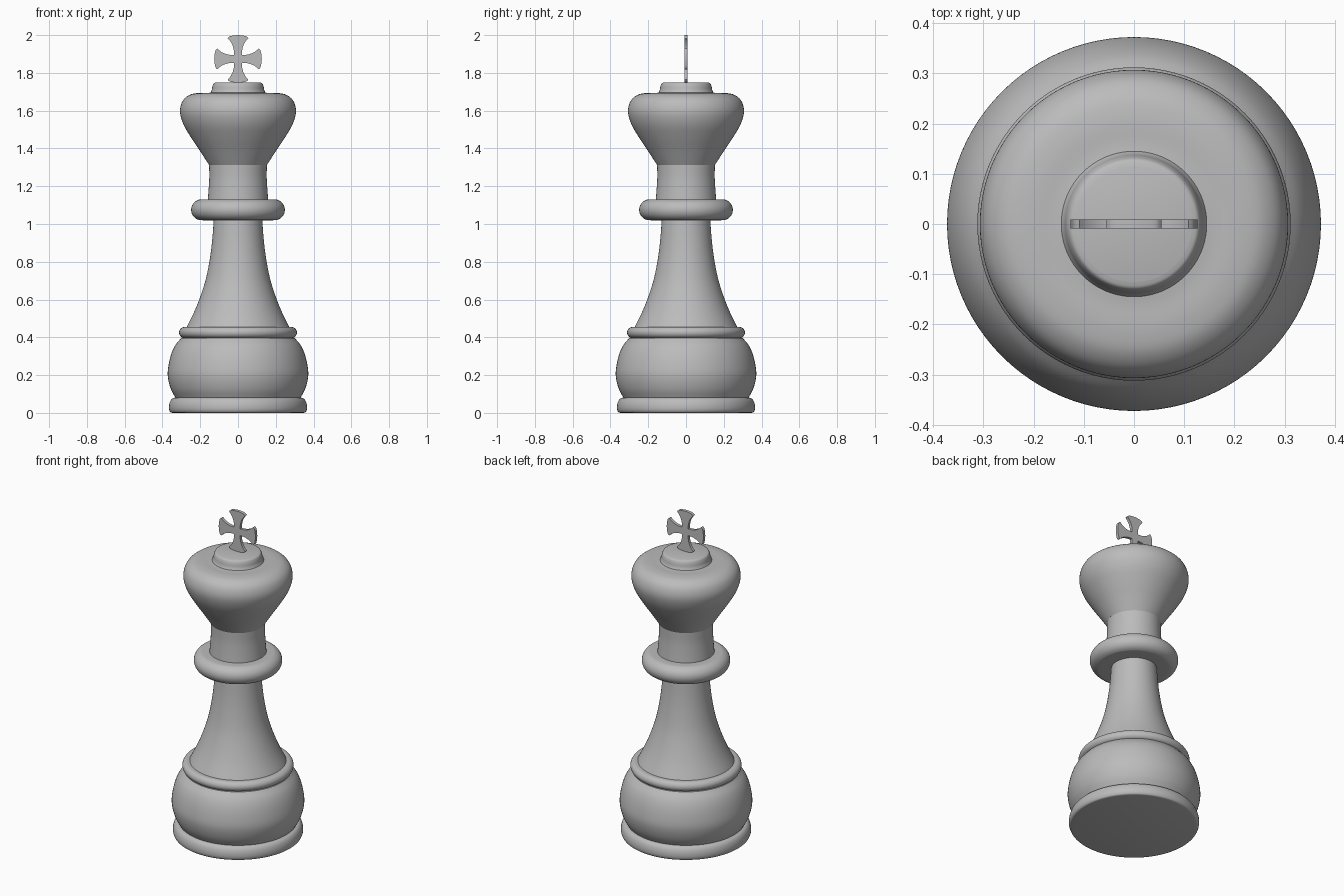
import bpy, bmesh, math
from mathutils import Vector

cube = bpy.data.objects.get("Cube")
if cube:
    bpy.data.objects.remove(cube, do_unlink=True)

SEGMENTS = 96
grey = bpy.data.materials.new("plain grey")
grey.use_nodes = True
colour = (0.5, 0.5, 0.5, 1)
grey.diffuse_color = colour
grey.node_tree.nodes["Principled BSDF"].inputs["Base Color"].default_value = colour


def smooth_path(points, steps=5):
    """Catmull-Rom curve through the points."""
    pts = [Vector(p) for p in points]
    pts = [2 * pts[0] - pts[1]] + pts + [2 * pts[-1] - pts[-2]]
    out = []
    for a, b, c, d in zip(pts, pts[1:], pts[2:], pts[3:]):
        for i in range(steps):
            t = i / steps
            out.append(0.5 * (2 * b + (c - a) * t + (2 * a - 5 * b + 4 * c - d) * t * t
                              + (3 * b - a - 3 * c + d) * t ** 3))
    return out + [pts[-2]]


def finish(name, bm, angle):
    bmesh.ops.recalc_face_normals(bm, faces=bm.faces[:])
    mesh = bpy.data.meshes.new(name)
    bm.to_mesh(mesh)
    bm.free()
    mesh.materials.append(grey)
    obj = bpy.data.objects.new(name, mesh)
    bpy.context.collection.objects.link(obj)
    bpy.ops.object.select_all(action="DESELECT")
    obj.select_set(True)
    bpy.context.view_layer.objects.active = obj
    bpy.ops.object.shade_smooth_by_angle(angle=math.radians(angle))
    return obj


def turned(name, points):
    """Closed lathe part from (radius, height) points."""
    bm = bmesh.new()
    rings = []
    for r, z in smooth_path(points):
        rings.append([bm.verts.new((r * math.cos(a), r * math.sin(a), z))
                      for a in (math.tau * i / SEGMENTS for i in range(SEGMENTS))])
    for low, high in zip(rings, rings[1:]):
        for i in range(SEGMENTS):
            j = (i + 1) % SEGMENTS
            bm.faces.new((low[i], low[j], high[j], high[i]))
    bm.faces.new(rings[0][::-1])
    bm.faces.new(rings[-1])
    return finish(name, bm, 35)


def rounded_ring(name, inner, outer, bottom, top):
    """Disc with a rounded rim."""
    mid, half = (bottom + top) / 2, (top - bottom) / 2
    depth = min(half, outer - inner)
    rim = [(outer - depth + depth * math.cos(a), mid + half * math.sin(a))
           for a in (math.pi * (i / 8 - 0.5) for i in range(9))]
    return turned(name, [(inner, bottom)] + rim + [(inner, top)])


# Turned body, from the floor up
turned("foot", [(0.345, 0), (0.358, 0.004), (0.365, 0.02), (0.364, 0.045),
                (0.355, 0.068), (0.338, 0.08), (0.3, 0.081)])
turned("base_bulb", [(0.33, 0.078), (0.355, 0.125), (0.37, 0.18), (0.371, 0.23),
                     (0.357, 0.3), (0.334, 0.355), (0.3, 0.397)])
rounded_ring("base_ring", 0.25, 0.312, 0.396, 0.455)
turned("stem", [(0.272, 0.453), (0.232, 0.535), (0.198, 0.62), (0.17, 0.71),
                (0.15, 0.81), (0.137, 0.91), (0.128, 1.025)])
rounded_ring("collar", 0.12, 0.248, 1.02, 1.13)
turned("neck", [(0.16, 1.128), (0.155, 1.19), (0.152, 1.25), (0.153, 1.315)])
turned("head", [(0.153, 1.312), (0.2, 1.385), (0.25, 1.46), (0.29, 1.53),
                (0.307, 1.595), (0.294, 1.65), (0.26, 1.682), (0.215, 1.693),
                (0.165, 1.694), (0.14, 1.696)])
turned("cap", [(0.146, 1.693), (0.139, 1.71), (0.135, 1.73), (0.128, 1.745), (0.115, 1.75)])

# Flared cross: one arm outline repeated in four directions
side = smooth_path([(0.021, 0.021), (0.045, 0.022), (0.072, 0.029), (0.095, 0.042), (0.109, 0.055)], 4)
end = smooth_path([(0.109, 0.055), (0.119, 0.045), (0.124, 0.022), (0.126, 0)], 3)
upper = side + end[1:]
arm = [(u, -v) for u, v in upper] + [(u, v) for u, v in upper[-2:0:-1]]
bm = bmesh.new()
outline = []
for k in range(4):
    c, s = math.cos(k * math.pi / 2), math.sin(k * math.pi / 2)
    outline += [bm.verts.new((u * c - v * s, -0.009, 1.874 + u * s + v * c)) for u, v in arm]
front = bm.faces.new(outline)
back = bmesh.ops.extrude_face_region(bm, geom=[front])
bmesh.ops.translate(bm, vec=(0, 0.018, 0),
                    verts=[g for g in back["geom"] if isinstance(g, bmesh.types.BMVert)])
if not front.is_valid or len(bm.faces) == len(outline) + 1:
    bmesh.ops.holes_fill(bm, edges=bm.edges[:])
finish("cross", bm, 35)
